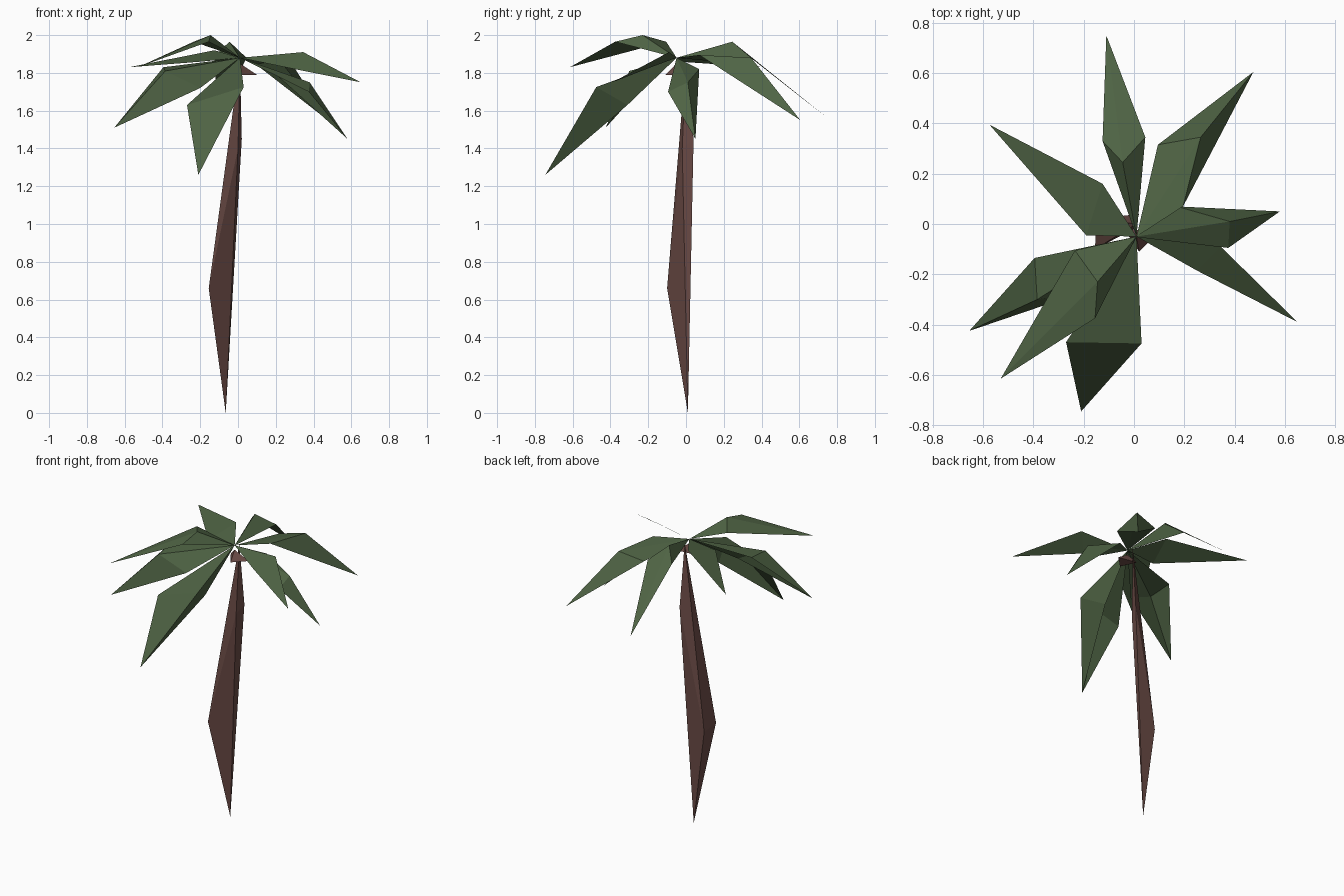
import bpy
from mathutils import Vector

cube = bpy.data.objects.get("Cube")
if cube:
    bpy.data.objects.remove(cube, do_unlink=True)


def make_material(name, colour):
    mat = bpy.data.materials.new(name)
    mat.use_nodes = True
    mat.diffuse_color = colour
    shader = mat.node_tree.nodes["Principled BSDF"]
    shader.inputs["Base Color"].default_value = colour
    shader.inputs["Roughness"].default_value = 0.9
    return mat


leaf_green = make_material("leaf green", (0.078, 0.126, 0.058, 1))
bark_brown = make_material("bark brown", (0.145, 0.070, 0.060, 1))


def make_part(name, points, faces, material):
    mesh = bpy.data.meshes.new(name)
    mesh.from_pydata([tuple(p) for p in points], [], faces)
    mesh.materials.append(material)
    obj = bpy.data.objects.new(name, mesh)
    bpy.context.collection.objects.link(obj)
    return obj


crown = Vector((0.01, -0.05, 1.88))


def make_frond(name, tip, left, right, ridge=None):
    """Folded leaf: crown to a wide middle fold, then to a sharp tip."""
    if ridge is None:
        ridge = (Vector(left) + Vector(right)) / 2
    points = [crown, left, ridge, right, tip]
    faces = [(0, 2, 1), (0, 3, 2), (1, 2, 4), (2, 3, 4)]
    make_part(name, points, faces, leaf_green)


# Eight drooping fronds around the crown
make_frond("back_frond", tip=(-0.11, 0.75, 1.56), left=(-0.125, 0.33, 1.89),
           right=(0.045, 0.345, 1.88), ridge=(-0.045, 0.245, 1.965))
make_frond("back_left_frond", tip=(0.475, 0.605, 1.55), left=(0.095, 0.315, 1.845),
           right=(0.195, 0.07, 1.895), ridge=(0.265, 0.345, 1.88))
make_frond("left_frond", tip=(0.58, 0.05, 1.45), left=(0.17, 0.07, 1.82),
           right=(0.375, -0.095, 1.70), ridge=(0.38, 0.01, 1.75))
make_frond("front_left_frond", tip=(0.65, -0.39, 1.75), left=(0.345, -0.09, 1.91),
           right=(0.25, -0.185, 1.83))
make_frond("front_frond", tip=(-0.21, -0.745, 1.26), left=(-0.03, -0.31, 1.63),
           right=(-0.27, -0.47, 1.63), ridge=(0.03, -0.475, 1.725))
make_frond("upper_front_right_frond", tip=(-0.53, -0.615, 1.83), left=(-0.155, -0.375, 1.965),
           right=(-0.235, -0.105, 1.965), ridge=(-0.145, -0.23, 2.0))
make_frond("lower_front_right_frond", tip=(-0.655, -0.425, 1.51), left=(-0.2, -0.27, 1.72),
           right=(-0.395, -0.135, 1.83), ridge=(-0.385, -0.30, 1.81))
make_frond("back_right_frond", tip=(-0.575, 0.395, 1.83), left=(-0.19, -0.045, 1.86),
           right=(-0.125, 0.16, 1.92))

# Crooked trunk, pointed at both ends
root, top = (-0.065, 0.01, 0), (0.01, 0, 1.87)
corners = [(-0.155, -0.10, 0.66), (0.0, -0.02, 1.40),
           (0.02, 0.04, 1.45), (-0.15, 0.02, 0.64)]
count = len(corners)
trunk_faces = []
for i in range(count):
    a, b = 1 + i, 1 + (i + 1) % count
    trunk_faces += [(0, b, a), (count + 1, a, b)]
make_part("trunk", [root, *corners, top], trunk_faces, bark_brown)

# Small husk tucked under the crown
husk_points = [(0.01, -0.05, 1.85), (0.02, -0.11, 1.79),
               (0.10, -0.03, 1.79), (-0.04, -0.02, 1.80)]
make_part("husk", husk_points, [(0, 1, 2), (0, 2, 3), (0, 3, 1), (1, 3, 2)], bark_brown)
